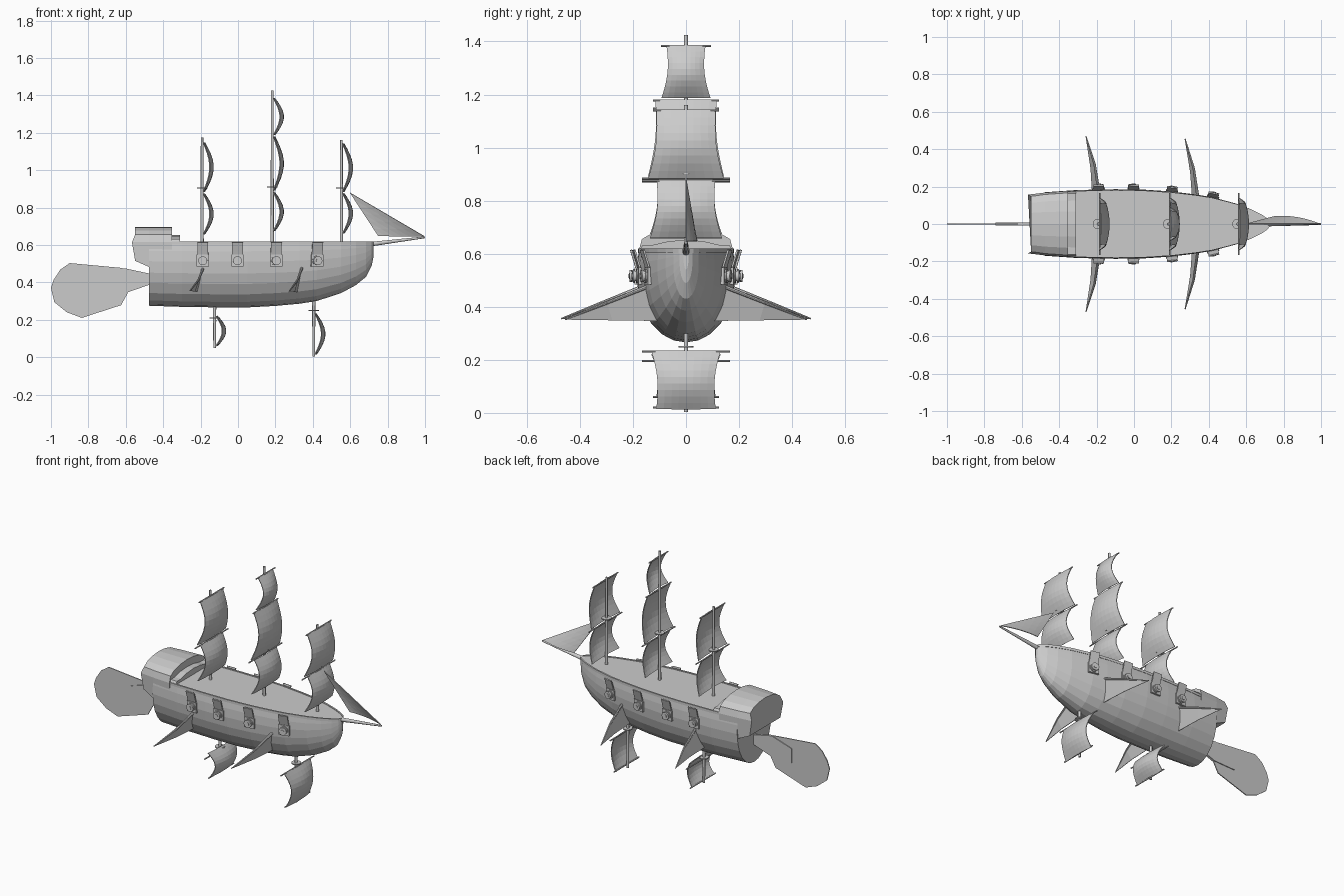
import bpy, bmesh, math
from mathutils import Matrix, Vector

if "Cube" in bpy.data.objects:
    bpy.data.objects.remove(bpy.data.objects["Cube"])


def mesh_object(name, verts, faces, thickness=0):
    bm = bmesh.new()
    vs = [bm.verts.new(v) for v in verts]
    for f in faces:
        bm.faces.new([vs[i] for i in f])
    bmesh.ops.recalc_face_normals(bm, faces=bm.faces)
    me = bpy.data.meshes.new(name)
    bm.to_mesh(me)
    bm.free()
    ob = bpy.data.objects.new(name, me)
    bpy.context.collection.objects.link(ob)
    if thickness:
        mod = ob.modifiers.new("thickness", 'SOLIDIFY')
        mod.thickness = thickness
        mod.offset = 0
    return ob


def loft(name, loops):
    n = len(loops[0])
    verts = [v for lp in loops for v in lp]
    faces = [(k * n + i, k * n + (i + 1) % n, (k + 1) * n + (i + 1) % n, (k + 1) * n + i)
             for k in range(len(loops) - 1) for i in range(n)]
    faces += [tuple(range(n)), tuple(range(len(verts) - n, len(verts)))]
    return mesh_object(name, verts, faces)


def rod(name, a, b, r1, r2=None, sides=10):
    a, b = Vector(a), Vector(b)
    q = (b - a).to_track_quat('Z', 'Y')
    rings = []
    for p, r in ((a, r1), (b, r1 if r2 is None else r2)):
        rings.append([p + q @ Vector((r * math.cos(t), r * math.sin(t), 0))
                      for t in (2 * math.pi * i / sides for i in range(sides))])
    ob = loft(name, rings)
    bpy.context.view_layer.objects.active = ob
    ob.select_set(True)
    bpy.ops.object.shade_smooth_by_angle(angle=math.radians(40))
    ob.select_set(False)
    return ob


def box(name, size, matrix):
    verts = [matrix @ Vector((x * size[0] / 2, y * size[1] / 2, z * size[2] / 2))
             for x in (-1, 1) for y in (-1, 1) for z in (-1, 1)]
    return mesh_object(name, verts, [(0, 1, 3, 2), (4, 5, 7, 6), (0, 1, 5, 4),
                                     (2, 3, 7, 6), (0, 2, 6, 4), (1, 3, 7, 5)])


# Hull: stations of (x, half width, keel height)
DECK = 0.615
STATIONS = [(-0.475, .170, .275), (-0.3, .182, .269), (-0.1, .186, .266), (0.05, .184, .266),
            (0.2, .174, .274), (0.33, .158, .286), (0.42, .143, .30), (0.55, .108, .342),
            (0.63, .077, .385), (0.685, .048, .43), (0.715, .025, .49), (0.725, .010, .54)]
SECTION = [(0, 0), (.25, .02), (.48, .085), (.7, .2), (.87, .36), (.96, .52),
           (1, .7), (.99, .86), (.95, 1)]


def hull_width(x):
    for (x0, w0, _), (x1, w1, _) in zip(STATIONS, STATIONS[1:]):
        if x <= x1:
            return w0 + (w1 - w0) * (x - x0) / (x1 - x0)
    return 0


loops = []
for x, w, k in STATIONS:
    half = [(w * a, k + (DECK - k) * h) for a, h in SECTION]
    loops.append([(x, y, z) for y, z in half] + [(x, -y, z) for y, z in half[:0:-1]])
loft("hull", loops)

# Rail running round the deck edge
for s in (1, -1):
    rail = [[(x, s * (w * .95 + dy), DECK + dz) for dy, dz in
             ((.004, -.012), (.004, .004), (-.006, .004), (-.006, -.012))] for x, w, k in STATIONS]
    loft("deck_rail", rail)

# Stern cabin with arched roof, and the lower step in front of it
ARCH = [(1, .615), (.94, .655), (.72, .678), (.38, .692), (0, .697)]


def cabin_loop(xs, w, zb, drop=0):
    half = [(xs[0], .97 * w, zb)] + [(xs[min(i + 1, 2)], w * a, z - drop * min(1, i / 2))
                                     for i, (a, z) in enumerate(ARCH)]
    return half + [(x, -y, z) for x, y, z in half[-2::-1]]


loft("stern_cabin", [cabin_loop((-.55, -.567, -.55), .157, .515),
                     cabin_loop((-.475,) * 3, .168, .482),
                     cabin_loop((-.353,) * 3, .177, .482)])
loft("cabin_step", [cabin_loop((-.355,) * 3, .172, .59, .045),
                    cabin_loop((-.31,) * 3, .174, .59, .045)])

# Tail: stem and flat rudder blade


def plate(name, pts, t):
    return loft(name, [[(x, y, z) for x, z in pts] for y in (-t, t)])


plate("tail_blade", [(-.59, .47), (-.63, .478), (-.90, .503), (-.95, .468), (-.985, .415), (-1, .37),
                     (-.982, .294), (-.915, .24), (-.835, .21), (-.625, .278), (-.59, .342)], .003)
plate("tail_stem", [(-.46, .444), (-.60, .474), (-.74, .43), (-.74, .34), (-.595, .345), (-.46, .392)], .008)


# Sails: curved sheets hung between two heights
def sail(name, x, z0, w0, z1, w1, bulge=.046, nu=8, nv=9):
    verts = []
    for j in range(nv + 1):
        v = j / nv
        w = w0 + (w1 - w0) * v - .014 * math.sin(math.pi * v)
        for i in range(nu + 1):
            u = 2 * i / nu - 1
            px = x + .014 + bulge * math.sin(math.pi * v) * (1 - .25 * u * u) - .008 * u * u
            verts.append((px, u * w, z0 + (z1 - z0) * v))
    n = nu + 1
    faces = [(j * n + i, j * n + i + 1, (j + 1) * n + i + 1, (j + 1) * n + i)
             for j in range(nv) for i in range(nu)]
    return mesh_object(name, verts, faces, .005)


# Masts: x, base z, tip z, lookout z, yards (z, half length), sails (z top, w, z bottom, w)
MASTS = [
    ("mizzen", -.192, .60, 1.175, .904, [(1.147, .125), (.873, .165)],
     [(1.147, .112, .885, .142), (.873, .110, .658, .135)]),
    ("main", .183, .60, 1.425, .91, [(1.383, .095), (1.178, .125), (.884, .165)],
     [(1.383, .073, 1.188, .092), (1.178, .115, .892, .143), (.88, .110, .675, .135)]),
    ("fore", .553, .60, 1.16, .904, [(1.14, .125), (.875, .165)],
     [(1.14, .112, .885, .142), (.875, .110, .662, .135)]),
    ("lower_aft", -.125, .29, .05, .21, [(.195, .165), (.06, .125)],
     [(.22, .130, .06, .112)]),
    ("lower_fore", .405, .32, .003, .25, [(.232, .165), (.02, .125)],
     [(.232, .130, .015, .112)]),
]
for name, x, z0, z1, zl, yards, sails in MASTS:
    rod(name + "_mast", (x, 0, z0), (x, 0, z1), .009, .007)
    rod(name + "_lookout", (x, 0, zl - .003), (x, 0, zl + .003), .028, sides=16)
    for z, h in yards:
        rod(name + "_yard", (x + .008, -h, z), (x + .008, h, z), .004, sides=8)
    for zt, wt, zb, wb in sails:
        sail(name + "_sail", x, zt, wt, zb, wb)

# Bowsprit and curved jib
rod("bowsprit", (.66, 0, .598), (1, 0, .641), .014, .005)
A, B, C = Vector((.598, 0, .88)), Vector((.995, 0, .647)), Vector((.75, .04, .647))
N = 6
idx, verts, faces = {}, [], []
for i in range(N + 1):
    for j in range(N + 1 - i):
        a, b = i / N, j / N
        c = 1 - a - b
        idx[i, j] = len(verts)
        verts.append(A * a + B * b + C * c + Vector((0, .06 * b * c, 0)))
for i in range(N):
    for j in range(N - i):
        faces.append((idx[i, j], idx[i + 1, j], idx[i, j + 1]))
        if i + j < N - 1:
            faces.append((idx[i + 1, j], idx[i + 1, j + 1], idx[i, j + 1]))
mesh_object("jib_sail", verts, faces, .004)

# Side fins with a spar along the upper edge
for s in (1, -1):
    for top, low, tip in (((-.187, .165, .475), (-.22, .12, .347), (-.257, .47, .355)),
                          ((.342, .14, .478), (.315, .10, .347), (.273, .455, .352))):
        t, l, p = (Vector((v[0], s * v[1], v[2])) for v in (top, low, tip))
        mid = (t + p) / 2 + Vector((.012, 0, 0))
        mid_low = (l + p) / 2 + Vector((.008, 0, 0))
        mesh_object("fin_web", [t, mid, p, mid_low, l], [(0, 1, 3, 4), (1, 2, 3)], .004)
        rod("fin_spar", t, mid, .008, .006, 8)
        rod("fin_spar", mid, p, .006, .003, 8)

# Gun ports: frame, raised lid and cannon, following the hull side
for s in (1, -1):
    for x in (-.188, -.003, .203, .422):
        slope = math.atan((hull_width(x + .04) - hull_width(x - .04)) / .08)
        ang = slope if s > 0 else math.pi - slope
        m = Matrix.Translation((x, s * hull_width(x), .516)) @ Matrix.Rotation(ang, 4, 'Z')
        box("port_frame", (.066, .018, .064), m)
        tilt = Matrix.Translation((0, .013, .066)) @ Matrix.Rotation(math.radians(-17), 4, 'X')
        box("port_lid", (.058, .007, .068), m @ tilt)
        for part, y0, y1, r in (("cannon_base", 0, .014, .027), ("cannon_barrel", .01, .027, .02),
                                ("cannon_muzzle", .02, .028, .024)):
            rod(part, m @ Vector((0, y0, 0)), m @ Vector((0, y1, 0)), r, sides=14)
        rod("cannon_bore", m @ Vector((0, .02, 0)), m @ Vector((0, .031, 0)), .011, sides=12)
